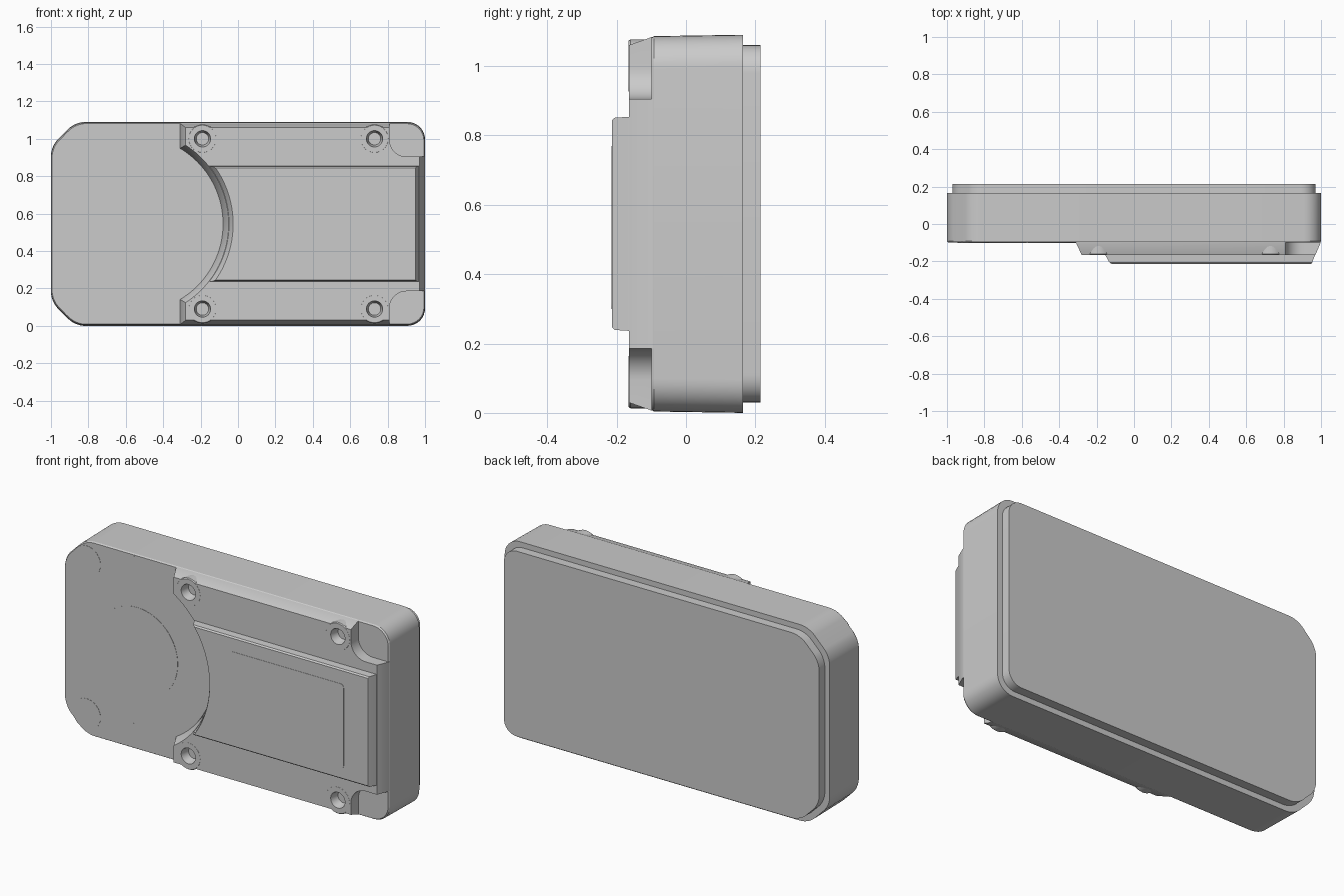
import bpy, bmesh
from math import sin, cos, pi, acos, asin, sqrt
from mathutils import Vector

cube = bpy.data.objects.get("Cube")
if cube:
    bpy.data.objects.remove(cube)

MID = 0.545          # height of the centre line
DISC_X = -0.55       # centre of the round recess

grey = bpy.data.materials.new("light_grey")
grey.use_nodes = True
grey.diffuse_color = (0.6, 0.6, 0.6, 1)
grey.node_tree.nodes["Principled BSDF"].inputs["Base Color"].default_value = (0.6, 0.6, 0.6, 1)


def loft(name, rings, bevel=0.0):
    """Skin outlines given as (y, [(x, z), ...]), with closed ends."""
    bm = bmesh.new()
    loops = [[bm.verts.new((x, y, z)) for x, z in pts] for y, pts in rings]
    n = len(loops[0])
    for a, b in zip(loops, loops[1:]):
        for i in range(n):
            j = (i + 1) % n
            bm.faces.new((a[i], a[j], b[j], b[i]))
    bm.faces.new(loops[0])
    bm.faces.new(loops[-1])
    bmesh.ops.recalc_face_normals(bm, faces=bm.faces)
    mesh = bpy.data.meshes.new(name)
    bm.to_mesh(mesh)
    bm.free()
    mesh.materials.append(grey)
    obj = bpy.data.objects.new(name, mesh)
    bpy.context.collection.objects.link(obj)
    if bevel:
        mod = obj.modifiers.new("edge_rounding", "BEVEL")
        mod.width, mod.segments, mod.angle_limit = bevel, 2, 0.7
    return obj


def rounded(corners, steps=8):
    """Outline with filleted corners, each given as (x, z, cut length)."""
    pts = []
    for i, (x, z, cut) in enumerate(corners):
        p = Vector((x, z))
        a = p + (Vector(corners[i - 1][:2]) - p).normalized() * cut
        b = p + (Vector(corners[(i + 1) % len(corners)][:2]) - p).normalized() * cut
        for k in range(steps + 1):
            t = k / steps
            # rational weight makes a close match to a circular fillet
            w = 0.75 * 2 * t * (1 - t)
            s = (1 - t) ** 2 + w + t * t
            q = (a * (1 - t) ** 2 + p * w + b * t * t) / s
            pts.append((q.x, q.y))
    return pts


def circle(x, z, r, n=32):
    return [(x + r * cos(2 * pi * i / n), z + r * sin(2 * pi * i / n)) for i in range(n)]


def case_outline(inset, low, high):
    """Two rounded corners on the left side, two chamfered on the right."""
    e, c = 1 - inset, 0.13 - inset * 0.4
    r = 0.095 - inset * 0.5
    return rounded([(e, low, r), (e, high, r),
                    (-e + c, high, 0.05), (-e, high - c, 0.05),
                    (-e, low + c, 0.05), (-e + c, low, 0.05)])


def mirrored(upper):
    """Complete an outline running from centre line upwards and round."""
    return upper + [(x, 2 * MID - z) for x, z in reversed(upper)]


def arc(radius, top_angle, n=20):
    """Right-hand arc around the recess, from just above the centre line."""
    return [(DISC_X + radius * cos(top_angle * (i + 0.5) / (n + 0.5)),
             MID + radius * sin(top_angle * (i + 0.5) / (n + 0.5))) for i in range(n + 1)]


# Main case and back cover
loft("case_body", [(0.165, case_outline(0, 0, 1.09)),
                   (-0.092, case_outline(0.001, 0.004, 1.086)),
                   (-0.1, case_outline(0.006, 0.009, 1.081))])
loft("back_cover", [(0.15, case_outline(0.03, 0.03, 1.06)),
                    (0.215, case_outline(0.03, 0.03, 1.06))])


# Raised front plate with sloping sides, arc cut-out and corner notches
def plate_outline(s):
    left, top, r = -0.31 + 0.03 * s, 1.083 - 0.023 * s, 0.47 + 0.03 * s
    upper = arc(r, acos((left - DISC_X) / r))
    upper += [(left, top), (0.81, top)]
    upper += [(0.9 - 0.09 * cos(a), 0.995 - 0.09 * sin(a))
              for a in [pi / 2 * i / 10 for i in range(11)]]
    upper += [(0.998 - 0.028 * s, 0.905)]
    return mirrored(upper)


plate = loft("front_plate", [(-0.09, plate_outline(0)), (-0.1, plate_outline(0)),
                             (-0.165, plate_outline(1))])


# Central raised panel
def panel_outline(r, right, half):
    return mirrored(arc(r, asin(half / r)) + [(right, MID + half)])


loft("centre_panel", [(-0.155, panel_outline(0.498, 0.972, 0.309)),
                      (-0.205, panel_outline(0.518, 0.953, 0.306)),
                      (-0.213, panel_outline(0.524, 0.948, 0.299))])
loft("label_plate", [(-0.21, rounded([(0.09, 0.30, 0.02), (0.8, 0.30, 0.02),
                                     (0.8, 0.77, 0.02), (0.09, 0.77, 0.02)])),
                     (-0.2145, rounded([(0.09, 0.30, 0.02), (0.8, 0.30, 0.02),
                                       (0.8, 0.77, 0.02), (0.09, 0.77, 0.02)]))])


def cut(target, cutter):
    mod = target.modifiers.new("hole", "BOOLEAN")
    mod.operation, mod.solver, mod.object = "DIFFERENCE", "EXACT", cutter
    bpy.context.view_layer.objects.active = target
    bpy.ops.object.modifier_apply(modifier=mod.name)


# Screw bosses with tapered holes
for x, side in ((-0.19, "right"), (0.73, "left")):
    for z, level in ((0.09, "lower"), (1.0, "upper")):
        boss = loft(f"screw_boss_{level}_{side}", [(-0.095, circle(x, z, 0.077)),
                                                  (-0.16, circle(x, z, 0.077)),
                                                  (-0.1655, circle(x, z, 0.073))])
        hole = loft("hole_cutter", [(-0.115, circle(x, z, 0.033)),
                                    (-0.18, circle(x, z, 0.047))])
        hole.hide_render = True
        cut(plate, hole)
        cut(boss, hole)
        bpy.data.objects.remove(hole)
        loft(f"screw_{level}_{side}", [(-0.1, circle(x, z, 0.034)),
                                      (-0.116, circle(x, z, 0.034))])

# Shallow marks on the flat front
loft("round_mark", [(-0.095, circle(DISC_X, MID, 0.25, 64)),
                    (-0.1015, circle(DISC_X, MID, 0.25, 64))])
for z, level in ((0.12, "lower"), (0.97, "upper")):
    loft(f"corner_mark_{level}", [(-0.095, circle(-0.86, z, 0.085)),
                                  (-0.1015, circle(-0.86, z, 0.085))])
    edge = 0.08 if z < MID else 1.01
    bar = [(-0.574, edge - 0.065), (-0.566, edge - 0.065),
           (-0.566, edge + 0.065), (-0.574, edge + 0.065)]
    loft(f"edge_mark_{level}", [(-0.095, bar), (-0.1015, bar)])

# Smooth curves, sharp edges
for obj in bpy.context.collection.objects:
    if obj.type == "MESH" and grey.name in obj.data.materials:
        bpy.ops.object.select_all(action="DESELECT")
        obj.select_set(True)
        bpy.context.view_layer.objects.active = obj
        bpy.ops.object.shade_smooth_by_angle(angle=0.5)
